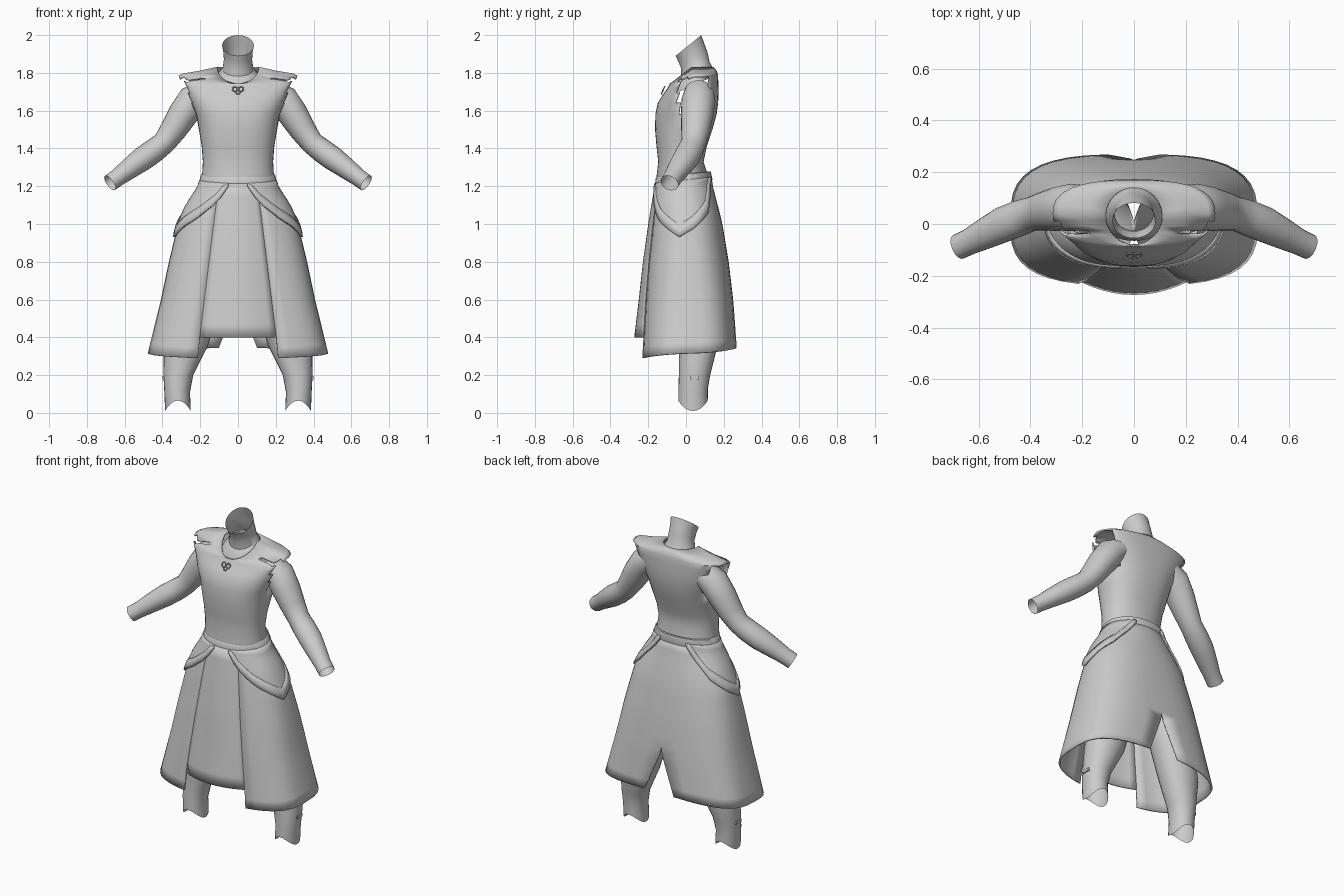
import bpy, bmesh
from math import sin, cos, asin, pi
from mathutils import Vector

if "Cube" in bpy.data.objects:
    bpy.data.objects.remove(bpy.data.objects["Cube"])


def spow(v, e):
    return abs(v) ** e * (1 if v >= 0 else -1)


def interp(x, pts):
    # piecewise linear lookup in (x, value) pairs, ascending x
    if x <= pts[0][0]:
        return pts[0][1]
    for (a, va), (b, vb) in zip(pts, pts[1:]):
        if x <= b:
            return va + (vb - va) * (x - a) / (b - a)
    return pts[-1][1]


def grid_object(name, rows, closed=False, mirror=False, thick=0, drop=None, angle=40):
    # skin rows of points into a smooth surface
    bm = bmesh.new()
    vs = [[bm.verts.new(p) for p in r] for r in rows]
    n = len(rows[0])
    for r0, r1 in zip(vs, vs[1:]):
        for i in range(n if closed else n - 1):
            j = (i + 1) % n
            bm.faces.new((r0[i], r0[j], r1[j], r1[i]))
    if drop:
        gone = [f for f in bm.faces if drop(f.calc_center_median())]
        bmesh.ops.delete(bm, geom=gone, context='FACES')
    bmesh.ops.recalc_face_normals(bm, faces=bm.faces)
    me = bpy.data.meshes.new(name)
    bm.to_mesh(me)
    bm.free()
    ob = bpy.data.objects.new(name, me)
    bpy.context.collection.objects.link(ob)
    finish(ob, angle)
    if mirror:
        ob.modifiers.new("Mirror", 'MIRROR').merge_threshold = 0.002
    if thick:
        m = ob.modifiers.new("Solidify", 'SOLIDIFY')
        m.thickness = thick
        m.offset = -1
    return ob


def finish(ob, angle=40):
    bpy.ops.object.select_all(action='DESELECT')
    ob.select_set(True)
    bpy.context.view_layer.objects.active = ob
    bpy.ops.object.shade_smooth_by_angle(angle=angle * pi / 180)


def ring(z, cy, rx, ry, p=2.0, tilt=0, dip=0, cx=0, arch=0, n=40):
    # superellipse ring; tilt leans it, dip lowers the front half only
    pts = []
    for i in range(n):
        a = 2 * pi * i / n
        y = ry * spow(sin(a), 2 / p)
        h = z + tilt * y + dip * min(0, y) + arch * sin(a) ** 2
        pts.append((cx + rx * spow(cos(a), 2 / p), cy + y, h))
    return pts


# tunic with flared shoulder caps and open armholes
tunic = [ring(*r) for r in (
    (1.20, -.02, .198, .138, 2.1), (1.26, -.02, .190, .135, 2.2),
    (1.33, -.027, .186, .120, 2.2), (1.41, -.023, .192, .133, 2.3),
    (1.50, -.012, .207, .152, 2.4), (1.58, .000, .222, .162, 2.5),
    (1.64, .010, .250, .160, 2.6, 0, 0), (1.70, .025, .277, .148, 2.6, 0, .1),
    (1.75, .033, .298, .138, 2.6, 0, .3), (1.785, .040, .314, .130, 2.6, 0, .4),
    (1.797, .040, .290, .127, 2.5, 0, .44), (1.812, .038, .200, .124, 2.3, 0, .55),
    (1.832, .030, .110, .113, 2.0, 0, .78))]
grid_object("tunic", tunic, closed=True, thick=.01,
            drop=lambda c: 1.56 < c.z < 1.775 and abs(c.x) > .2 and abs(c.y - .04) < .08)

# neck, open on a slanted cut
grid_object("neck", [ring(*r) for r in (
    (1.945, .013, .084, .068, 2, .8), (1.91, .027, .077, .069, 2, .68),
    (1.87, .043, .075, .071, 2, .55), (1.82, .050, .082, .075, 2, .5),
    (1.785, .040, .112, .100, 2, .45), (1.73, .030, .140, .095, 2, .45))], closed=True)

# belt
grid_object("belt", [ring(*r) for r in (
    (1.265, -.016, .190, .138, 2.1, .1), (1.260, -.014, .196, .146, 2.1, .12),
    (1.215, -.013, .208, .153, 2.1, .13), (1.205, -.013, .203, .148, 2.1, .13))], closed=True)

# arms, open at the wrist
arm = [((.17, .070, 1.700), .072), ((.24, .066, 1.655), .083), ((.295, .058, 1.575), .079),
       ((.345, .050, 1.495), .070), ((.392, .040, 1.430), .061), ((.445, .022, 1.388), .064),
       ((.505, -.002, 1.345), .064), ((.58, -.040, 1.290), .055), ((.635, -.068, 1.248), .047),
       ((.678, -.088, 1.217), .046)]
rows = []
for k, (c, r) in enumerate(arm):
    t = (Vector(arm[min(k + 1, len(arm) - 1)][0]) - Vector(arm[max(k - 1, 0)][0])).normalized()
    u = t.cross(Vector((0, 1, 0))).normalized()
    v = t.cross(u)
    rows.append([Vector(c) + r * (cos(2 * pi * i / 24) * u + 1.08 * sin(2 * pi * i / 24) * v)
                 for i in range(24)])
grid_object("arm", rows, closed=True, mirror=True)

# legs with an arched lower cut
grid_object("leg", [ring(z, cy, rx, ry, 2.1, 0, 0, cx, arch, 24) for z, cx, cy, rx, ry, arch in (
    (.01, .318, .037, .068, .078, .055), (.11, .322, .038, .068, .078, .02),
    (.20, .316, .045, .079, .083, 0), (.36, .275, .065, .118, .103, 0),
    (.60, .220, .060, .130, .120, 0), (.90, .145, .030, .130, .130, 0),
    (1.15, .090, -.01, .090, .110, 0))], closed=True, mirror=True)

# skirt envelope: half width, front y, back y and squareness by height
RX = [(.3, .482), (.6, .408), (.8, .366), (1, .318), (1.1, .272), (1.2, .208), (1.26, .19)]
YF = [(.3, -.238), (.6, -.222), (.8, -.206), (1, -.186), (1.1, -.176), (1.2, -.163), (1.26, -.15)]
YB = [(.3, .273), (.6, .250), (.8, .226), (1, .193), (1.1, .168), (1.2, .142), (1.26, .134)]
SQ = [(.3, 3.1), (.7, 2.7), (1.2, 2.1)]
EDGE = [(.3, .213), (.4, .203), (1.1, .117), (1.2, .10)]


def surface(th, z, off=0):
    # th = 0 at the front centre, pi at the back centre
    p = interp(z, SQ)
    f, b = interp(z, YF), interp(z, YB)
    return ((interp(z, RX) + off) * spow(sin(th), 2 / p) if th < pi - 1e-6 else 0,
            (f + b) / 2 - ((b - f) / 2 + off) * spow(cos(th), 2 / p), z)


def theta_at(x, z):
    return asin(min(1, x / interp(z, RX)) ** (interp(z, SQ) / 2))


# wrap-around skirt, open at the front and slit at the back
rows = []
for k in range(17):
    row = []
    for i in range(19):
        u = i / 18
        top, hem = 1.205 + .045 * u, .29 + .055 * u
        z = top + (hem - top) * k / 16
        a = theta_at(interp(z, EDGE), z)
        b = pi - theta_at(max(0, .1 * (.6 - z) / .25), z)
        row.append(surface(a + (b - a) * u, z))
    rows.append(row)
grid_object("skirt", rows, mirror=True, thick=.01)

# front panel, bowed forward in the middle
YC = [(.4, -.274), (.6, -.250), (.8, -.228), (1, -.200), (1.1, -.184), (1.2, -.166)]
rows = []
for k in range(13):
    z = 1.215 - (1.215 - .4) * k / 12
    e = interp(z, EDGE)
    ye = surface(theta_at(e, z), z)[1] + .003
    yc = interp(z, YC)
    rows.append([(s / 5 * e * 1.03, yc + (ye - yc) * (s / 5) ** 2, z) for s in range(-5, 6)])
grid_object("front_panel", rows, thick=.008)

# pointed hip flaps and their raised trim
LOW = [(.22, 1.2), (.4, 1.11), (.75, 1.025), (1.43, .932), (2.2, 1.06), (2.7, 1.235)]
thetas = [.22 + (1.43 - .22) * i / 10 for i in range(11)] + [1.43 + 1.27 * i / 10 for i in range(1, 11)]


def flap(name, low, high, off, steps):
    rows = []
    for k in range(steps + 1):
        row = []
        for th in thetas:
            top = 1.212 + .014 * th
            lo = interp(th, LOW) + low
            lo = min(lo, top - .003)
            hi = top if high is None else min(lo + high, top)
            z = hi + (lo - hi) * k / steps
            row.append(surface(th, z, off))
        rows.append(row)
    grid_object(name, rows, mirror=True, thick=.008)


flap("hip_flap", 0, None, .007, 8)
flap("hip_flap_trim", 0, .065, .012, 2)

# small knotted clasp below the neckline
for x, z, s in ((-.016, 1.715, .013), (.016, 1.715, .013), (0, 1.698, .011)):
    bpy.ops.mesh.primitive_torus_add(location=(x, -.119 - (1.715 - z) * .4, z), rotation=(pi / 2 - .45, 0, 0),
                                     major_radius=s, minor_radius=.004,
                                     major_segments=14, minor_segments=6)
    bpy.context.object.name = "clasp_loop"
    finish(bpy.context.object)

# leg buckles on the outer calf
for sx in (-1, 1):
    bpy.ops.mesh.primitive_cube_add(size=1, location=(sx * .394, .045, .185))
    bpy.context.object.name = "leg_buckle"
    bpy.context.object.scale = (.012, .05, .018)
